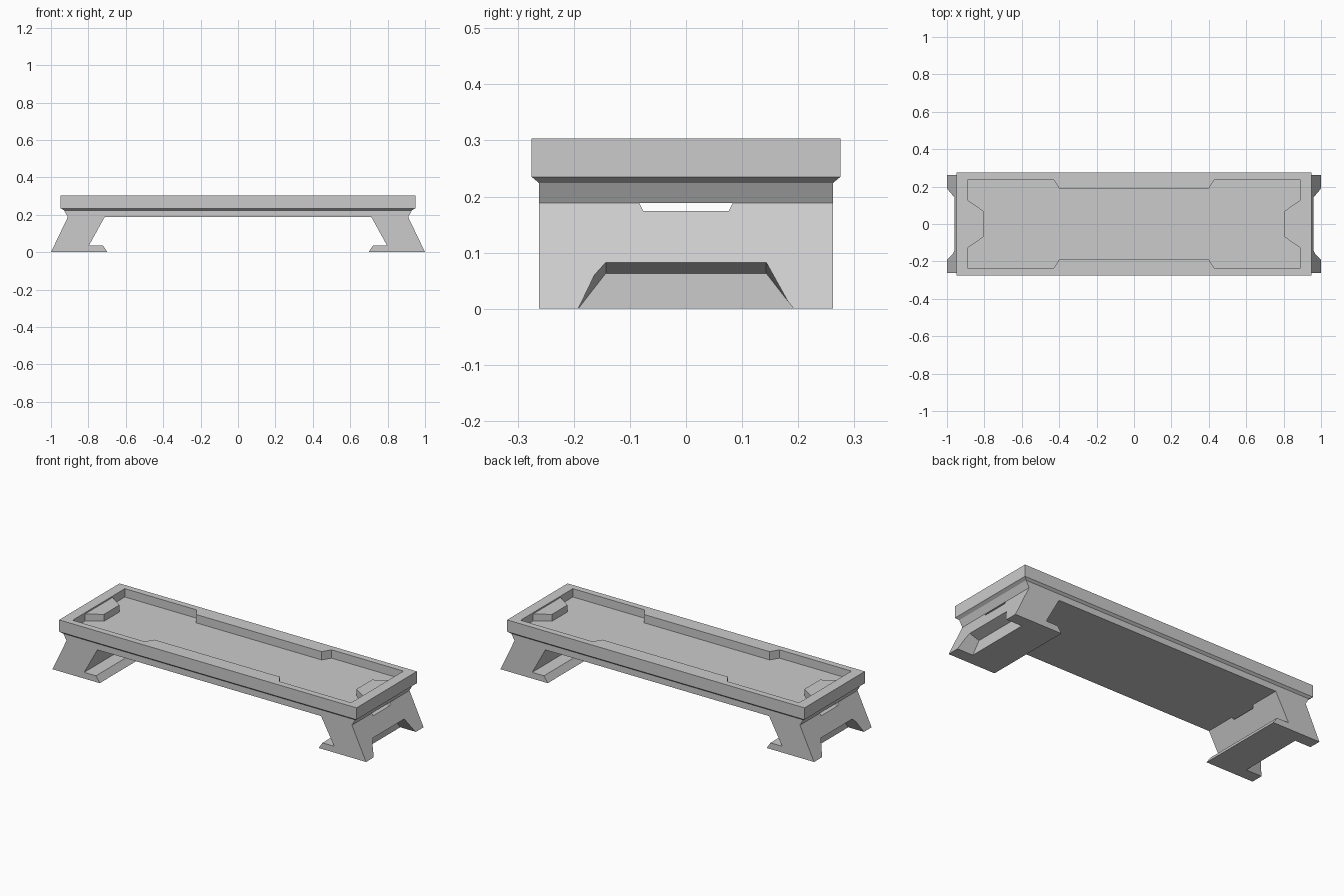
import bpy, bmesh

if "Cube" in bpy.data.objects:
    bpy.data.objects.remove(bpy.data.objects["Cube"])


def loft(name, rings):
    """Closed solid from a stack of point rings."""
    bm = bmesh.new()
    loops = [[bm.verts.new(p) for p in ring] for ring in rings]
    n = len(loops[0])
    for a, b in zip(loops, loops[1:]):
        for i in range(n):
            j = (i + 1) % n
            bm.faces.new((a[i], a[j], b[j], b[i]))
    bm.faces.new(loops[0][::-1])
    bm.faces.new(loops[-1])
    bmesh.ops.recalc_face_normals(bm, faces=bm.faces)
    mesh = bpy.data.meshes.new(name)
    bm.to_mesh(mesh)
    bm.free()
    obj = bpy.data.objects.new(name, mesh)
    bpy.context.collection.objects.link(obj)
    return obj


def rect(x, y, z):
    return [(-x, -y, z), (x, -y, z), (x, y, z), (-x, y, z)]


def mirror(obj, x, y):
    mod = obj.modifiers.new("mirror", 'MIRROR')
    mod.use_axis = (x, y, False)
    mod.use_mirror_merge = False


def cut(obj, cutter):
    mod = obj.modifiers.new("cut", 'BOOLEAN')
    mod.operation = 'DIFFERENCE'
    mod.solver = 'EXACT'
    mod.object = cutter
    cutter.hide_render = True
    cutter.display_type = 'WIRE'


TOP, FLOOR, UNDER = 0.303, 0.255, 0.188

# Tray top: tapered underside, chamfer, rim and sunken floor
loft("tray_top", [rect(0.91, 0.262, UNDER), rect(0.93, 0.262, 0.224),
                  rect(0.948, 0.275, 0.235), rect(0.948, 0.275, TOP),
                  rect(0.888, 0.238, TOP), rect(0.888, 0.238, FLOOR)])

# Long side rails inside the rim
rail = [(-0.43, 0.238), (-0.40, 0.19), (0.40, 0.19), (0.43, 0.238)]
mirror(loft("side_rail", [[(x, y, z) for x, y in rail] for z in (FLOOR, TOP)]), False, True)

# End blocks inside the rim, slightly lower than it
block = [(0.888, -0.126), (0.805, -0.07), (0.805, 0.07), (0.888, 0.126)]
mirror(loft("end_block", [[(x, y, z) for x, y in block] for z in (FLOOR, 0.295)]), True, False)

# Splayed leg with an inward foot
profile = [(1.0, 0), (0.91, UNDER), (0.713, UNDER), (0.797, 0.036),
           (0.722, 0.036), (0.698, 0)]
leg = loft("leg", [[(x, y, z) for x, z in profile] for y in (-0.262, 0.262)])

# Recess in the outer lower face of the leg
recess = [[(x, -0.192, -0.05), (x, -0.192, 0), (x, -0.143, z), (x, 0.143, z),
           (x, 0.192, 0), (x, 0.192, -0.05)] for x, z in ((0.90, 0.063), (1.02, 0.102))]
cut(leg, loft("recess_cutter", recess))

# Slot through the top of the leg
slot = [[(x, -0.076, 0.174), (x, 0.076, 0.174), (x, 0.092, 0.205), (x, -0.092, 0.205)]
        for x in (0.6, 1.1)]
cut(leg, loft("slot_cutter", slot))
mirror(leg, True, False)
